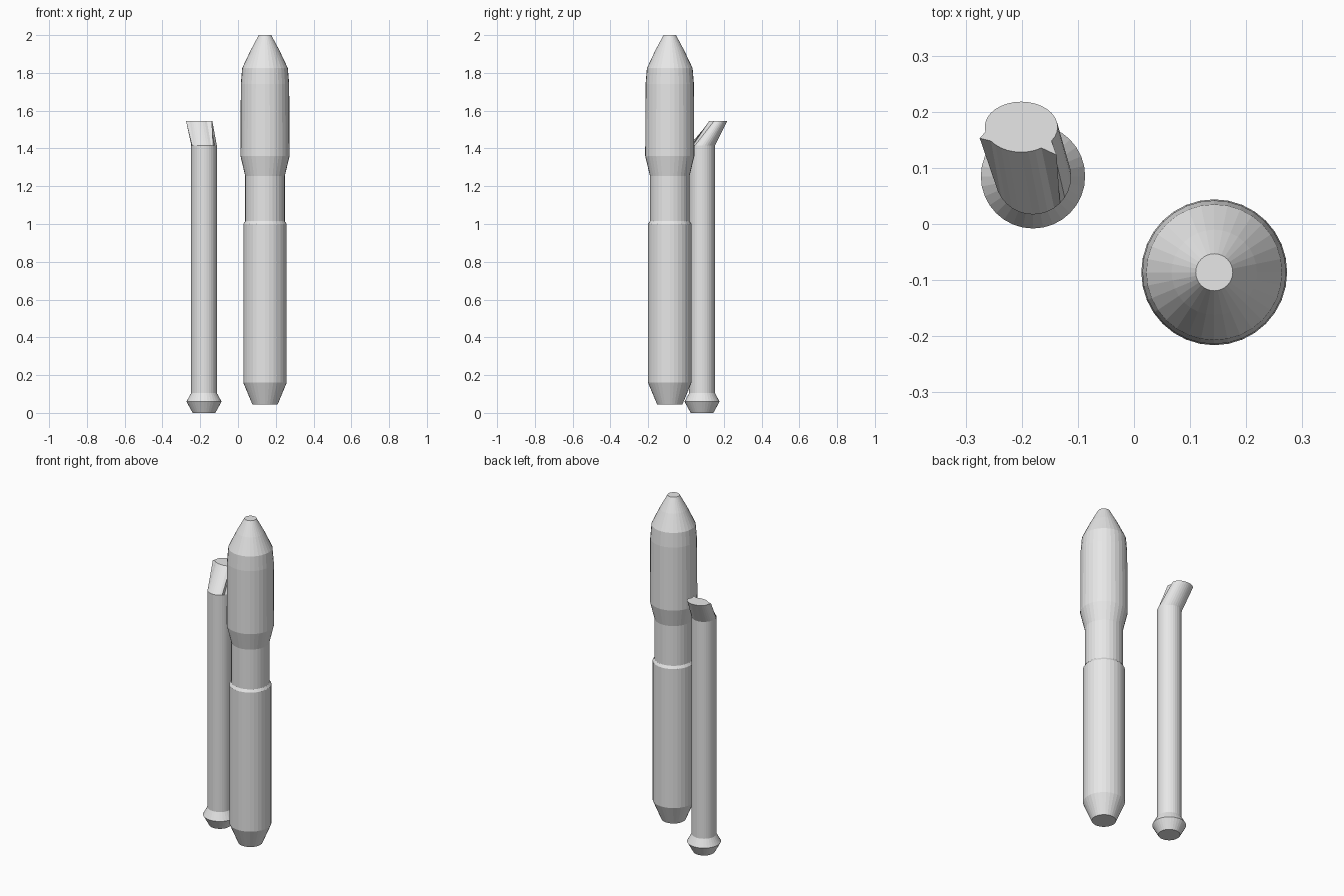
import bpy, bmesh, math
from mathutils import Vector

if "Cube" in bpy.data.objects:
    bpy.data.objects.remove(bpy.data.objects["Cube"])

SIDES = 32

grey = bpy.data.materials.new("light_grey")
grey.diffuse_color = (0.8, 0.8, 0.8, 1)
grey.use_nodes = True
grey.node_tree.nodes["Principled BSDF"].inputs["Base Color"].default_value = grey.diffuse_color


def ring(bm, centre, rx, ry):
    """Horizontal elliptical loop of vertices."""
    cx, cy, cz = centre
    return [bm.verts.new((cx + rx * math.cos(2 * math.pi * i / SIDES),
                          cy + ry * math.sin(2 * math.pi * i / SIDES), cz))
            for i in range(SIDES)]


def pull(loop, target):
    """Move the nearest vertex of a loop to a corner point."""
    t = Vector(target)
    min(loop, key=lambda v: (v.co - t).length).co = t


def skin(name, sections, corners=()):
    """Closed solid lofted through (centre, rx, ry) sections."""
    bm = bmesh.new()
    loops = [ring(bm, *s) for s in sections]
    for c in corners:
        pull(loops[-1], c)
    for a, b in zip(loops, loops[1:]):
        for i in range(SIDES):
            j = (i + 1) % SIDES
            bm.faces.new((a[i], a[j], b[j], b[i]))
    bm.faces.new(loops[0][::-1])
    bm.faces.new(loops[-1])
    bmesh.ops.recalc_face_normals(bm, faces=bm.faces[:])
    mesh = bpy.data.meshes.new(name)
    bm.to_mesh(mesh)
    bm.free()
    mesh.materials.append(grey)
    obj = bpy.data.objects.new(name, mesh)
    bpy.context.collection.objects.link(obj)
    return obj


def lathe(x, y, profile):
    return [((x, y, z), r, r) for r, z in profile]


# Main rocket: tail cone, lower stage, upper stage, wide fairing and nose
skin("main_rocket", lathe(0.143, -0.086, [
    (0.067, 0.045), (0.115, 0.16), (0.115, 1.0), (0.105, 1.015),
    (0.105, 1.255), (0.13, 1.36), (0.128, 1.74), (0.121, 1.825),
    (0.076, 1.92), (0.033, 2.0)]))

# Side booster: flared skirt, long tube, slanted top leaning backwards
skin("side_booster", lathe(-0.18, 0.085, [
    (0.06, 0.0), (0.093, 0.06), (0.068, 0.105), (0.068, 1.415)])
    + [((-0.201, 0.173, 1.545), 0.065, 0.045)],
    corners=[(-0.275, 0.153, 1.545), (-0.138, 0.123, 1.545)])
